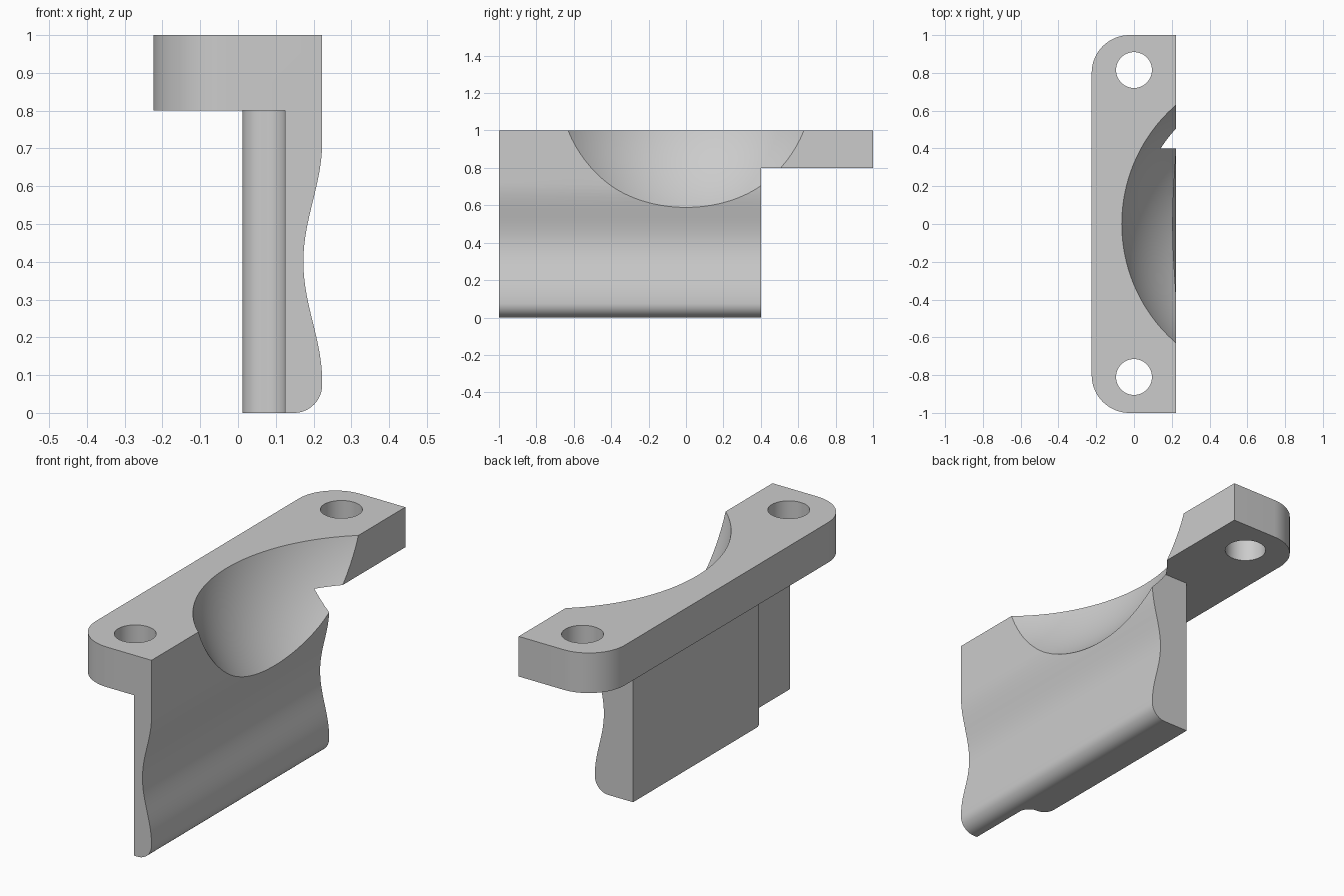
import bpy, bmesh
from math import sin, cos, pi, radians
from mathutils import Vector

cube = bpy.data.objects.get("Cube")
if cube:
    bpy.data.objects.remove(cube, do_unlink=True)

grey = bpy.data.materials.new("light grey")
grey.use_nodes = True
GREY = (0.6, 0.6, 0.6, 1)
grey.diffuse_color = GREY
grey.node_tree.nodes["Principled BSDF"].inputs["Base Color"].default_value = GREY


def add_object(name, bm):
    bmesh.ops.recalc_face_normals(bm, faces=bm.faces)
    mesh = bpy.data.meshes.new(name)
    bm.to_mesh(mesh)
    bm.free()
    obj = bpy.data.objects.new(name, mesh)
    bpy.context.collection.objects.link(obj)
    mesh.materials.append(grey)
    return obj


def prism(name, points, push):
    """Closed outline extruded along a vector."""
    bm = bmesh.new()
    face = bm.faces.new([bm.verts.new(p) for p in points])
    out = bmesh.ops.extrude_face_region(bm, geom=[face])
    verts = [v for v in out["geom"] if isinstance(v, bmesh.types.BMVert)]
    bmesh.ops.translate(bm, verts=verts, vec=Vector(push))
    return add_object(name, bm)


def arc(cx, cy, r, start, end, steps=16):
    angles = [radians(start + (end - start) * i / steps) for i in range(steps + 1)]
    return [(cx + r * cos(a), cy + r * sin(a)) for a in angles]


def combine(target, other, operation):
    mod = target.modifiers.new(operation.title(), "BOOLEAN")
    mod.operation, mod.solver, mod.object = operation, "EXACT", other
    bpy.context.view_layer.objects.active = target
    bpy.ops.object.modifier_apply(modifier=mod.name)
    bpy.data.objects.remove(other, do_unlink=True)


LEFT, RIGHT, BACK = -0.224, 0.223, 0.012

# Mounting flange with two rounded corners
outline = [(RIGHT, -1), (RIGHT, 1)]
outline += arc(LEFT + 0.2, 0.8, 0.2, 90, 180) + arc(LEFT + 0.2, -0.8, 0.2, 180, 270)
bracket = prism("bracket", [(x, y, 0.8) for x, y in outline], (0, 0, 0.2))

# Hanging blade: waisted outer face, rounded bottom edge
profile = [(BACK, 0.9), (BACK, 0)] + arc(RIGHT - 0.075, 0.075, 0.075, -90, 0)
for i in range(1, 33):
    z = 0.08 + 0.64 * i / 32
    profile.append((RIGHT - 0.025 * (1 - cos(2 * pi * i / 32)), z))
profile.append((RIGHT, 0.9))
blade = prism("blade", [(x, -1, z) for x, z in profile], (0, 1.4, 0))

# Thinned front end of the blade, blended by an S curve
r = (0.125 - BACK) / 2
step = arc(BACK + r, -0.573, r, 180, 270, 12)
step += arc(0.125 - r, -0.573 - 2 * r, r, 90, 0, 12)[1:]
relief = [(-0.2, -1.1), (-0.2, -0.573)] + step + [(0.125, -1.1)]
combine(blade, prism("relief_cutter", [(x, y, -0.1) for x, y in relief], (0, 0, 1.2)), "DIFFERENCE")
combine(bracket, blade, "UNION")

# Spherical scoop
bm = bmesh.new()
bmesh.ops.create_uvsphere(bm, u_segments=128, v_segments=64, radius=0.8724)
bmesh.ops.translate(bm, verts=bm.verts, vec=(0.77, 0, 1.253))
combine(bracket, add_object("scoop_cutter", bm), "DIFFERENCE")

# Screw holes
for y in (-0.81, 0.815):
    hole = arc(0, y, 0.095, 0, 360, 48)[:-1]
    combine(bracket, prism("hole_cutter", [(x, v, 0.7) for x, v in hole], (0, 0, 0.4)), "DIFFERENCE")

bpy.ops.object.select_all(action="DESELECT")
bracket.select_set(True)
bpy.context.view_layer.objects.active = bracket
bpy.ops.object.shade_smooth_by_angle(angle=radians(25))
